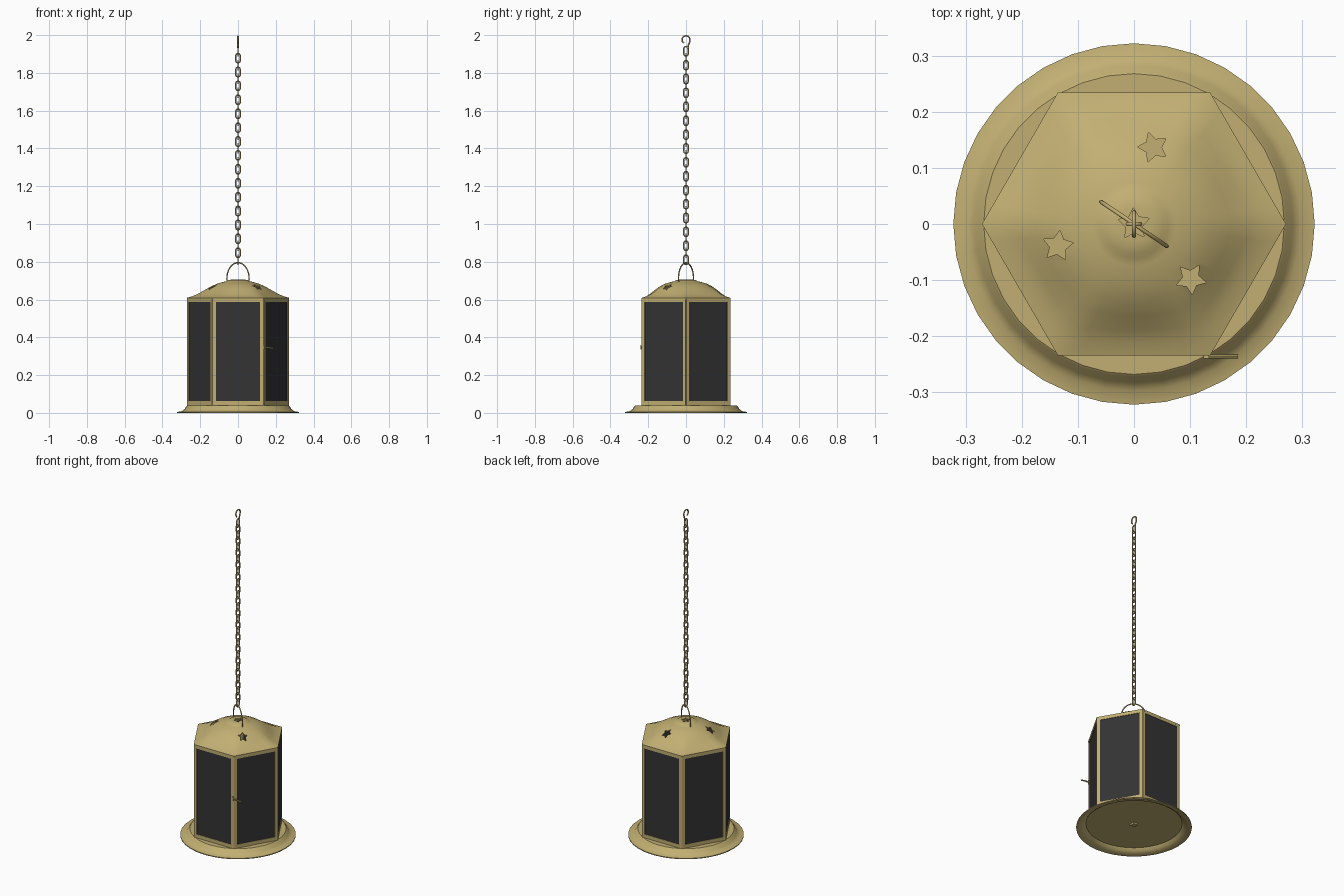
import bpy, bmesh, math
from mathutils import Vector, Matrix

if "Cube" in bpy.data.objects:
    bpy.data.objects.remove(bpy.data.objects["Cube"])

def material(name, col):
    m = bpy.data.materials.new(name)
    m.diffuse_color = (*col, 1)
    m.use_nodes = True
    m.node_tree.nodes["Principled BSDF"].inputs["Base Color"].default_value = m.diffuse_color
    return m

BRASS = material("aged brass", (0.54, 0.43, 0.17))
GLASS = material("dark glass", (0.034, 0.034, 0.034))

def finish(name, bm, mat, smooth=None):
    bmesh.ops.recalc_face_normals(bm, faces=bm.faces)
    me = bpy.data.meshes.new(name)
    bm.to_mesh(me)
    bm.free()
    me.materials.append(mat)
    ob = bpy.data.objects.new(name, me)
    bpy.context.collection.objects.link(ob)
    if smooth:
        bpy.ops.object.select_all(action='DESELECT')
        ob.select_set(True)
        bpy.context.view_layer.objects.active = ob
        bpy.ops.object.shade_smooth_by_angle(angle=math.radians(smooth))
    return ob

def box(bm, lo, hi, mtx=Matrix()):
    lo, hi = Vector(lo), Vector(hi)
    bmesh.ops.create_cube(bm, size=1, matrix=mtx @ Matrix.Translation((lo + hi) / 2)
                          @ Matrix.Diagonal((*(hi - lo), 1)))

def rings(bm, profile, seg, radius=lambda a, r: r):
    """Skin an (r, z) profile around z; r == 0 becomes a pole."""
    rows = []
    for r, z in profile:
        if r == 0:
            rows.append([bm.verts.new((0, 0, z))] * seg)
        else:
            row = []
            for k in range(seg):
                a = math.tau * k / seg
                q = radius(a, r)
                row.append(bm.verts.new((q * math.cos(a), q * math.sin(a), z)))
            rows.append(row)
    for A, B in zip(rows, rows[1:]):
        for k in range(seg):
            n = (k + 1) % seg
            vs = list(dict.fromkeys((A[k], A[n], B[n], B[k])))
            if len(vs) > 2:
                bm.faces.new(vs)

def tube(bm, pts, rad, plane, closed=False, sides=8):
    """Sweep a round wire along planar points; plane is the normal of their plane."""
    pts = [Vector(p) for p in pts]
    n, plane, loops = len(pts), Vector(plane).normalized(), []
    for i, p in enumerate(pts):
        a = pts[(i - 1) % n] if closed or i else p
        b = pts[(i + 1) % n] if closed or i < n - 1 else p
        side = (b - a).normalized().cross(plane)
        loops.append([bm.verts.new(p + rad * (side * math.cos(t) + plane * math.sin(t)))
                      for t in (math.tau * k / sides for k in range(sides))])
    for i in range(n if closed else n - 1):
        A, B = loops[i], loops[(i + 1) % n]
        for k in range(sides):
            bm.faces.new((A[k], A[(k + 1) % sides], B[(k + 1) % sides], B[k]))
    if not closed:
        bm.faces.new(loops[0])
        bm.faces.new(loops[-1])

# Flared round base, a hollow pan
bm = bmesh.new()
rings(bm, [(0, 0.04), (0.268, 0.04), (0.272, 0.037), (0.283, 0.02), (0.297, 0.009), (0.322, 0.005),
           (0.322, 0), (0.295, 0.002), (0.279, 0.012), (0.268, 0.025), (0, 0.025)], 36)
finish("base", bm, BRASS, 35)
bm = bmesh.new()
box(bm, (-0.015, -0.015, 0.015), (0.015, 0.015, 0.027))
finish("base_nut", bm, BRASS)

# Six framed glass sides
AP = 0.2345
frame, glass, posts = bmesh.new(), bmesh.new(), bmesh.new()
for k in range(6):
    m = Matrix.Rotation(math.radians(60 * k), 4, 'Z')
    for s in (-1, 1):
        u = sorted((s * 0.117, s * 0.133))
        box(frame, (u[0], -AP, 0.04), (u[1], -AP + 0.012, 0.605), m)
    for z in ((0.04, 0.062), (0.588, 0.605)):
        box(frame, (-0.117, -AP, z[0]), (0.117, -AP + 0.012, z[1]), m)
    box(glass, (-0.118, -AP + 0.003, 0.06), (0.118, -AP + 0.008, 0.59), m)
    bmesh.ops.create_cone(posts, segments=8, radius1=0.008, radius2=0.008, depth=0.565, cap_ends=True,
                          matrix=m @ Matrix.Translation((0.259, 0, 0.3225)))
finish("side_frames", frame, BRASS)
finish("glass_panes", glass, GLASS)
finish("corner_posts", posts, BRASS, 50)

# Door latch at the front right corner
bm = bmesh.new()
tube(bm, [(0.125, -0.236, 0.347), (0.155, -0.236, 0.347), (0.185, -0.236, 0.341)], 0.004, (0, 1, 0))
box(bm, (0.124, -0.24, 0.335), (0.134, -0.232, 0.36))
finish("door_latch", bm, BRASS)

# Roof: hexagonal eave blending to a round crown
outer = [(0.271, 0.600), (0.271, 0.609), (0.243, 0.617), (0.21, 0.631), (0.175, 0.651), (0.14, 0.671),
         (0.105, 0.686), (0.075, 0.694), (0.061, 0.697), (0.053, 0.703), (0.03, 0.706), (0, 0.707)]
inner = [(0, 0.701), (0.05, 0.696), (0.105, 0.680), (0.14, 0.665), (0.175, 0.645), (0.21, 0.625),
         (0.243, 0.611), (0.262, 0.600)]
def hex_blend(a, r):
    d = (a % (math.pi / 3)) - math.pi / 6
    h = math.cos(math.pi / 6) / math.cos(d)
    w = min(1, max(0, (r - 0.12) / 0.12))
    return r * (1 + (h - 1) * w)
bm = bmesh.new()
rings(bm, outer + inner + outer[:1], 48, hex_blend)
bmesh.ops.remove_doubles(bm, verts=bm.verts, dist=1e-5)
roof = finish("roof", bm, BRASS, 35)

# Star cutters: three around the roof, one at the crown
bm = bmesh.new()
def star(cx, cy, turn, R):
    pts = []
    for k in range(10):
        r, a = (R, R * 0.53)[k % 2], turn + math.pi * k / 5
        pts.append(bm.verts.new((cx + r * math.cos(a), cy + r * math.sin(a), 0.62)))
    f = bm.faces.new(pts)
    ex = bmesh.ops.extrude_face_region(bm, geom=[f])
    bmesh.ops.translate(bm, vec=(0, 0, 0.15),
                        verts=[v for v in ex['geom'] if isinstance(v, bmesh.types.BMVert)])
for deg in (76, 196, 316):
    a = math.radians(deg)
    star(0.141 * math.cos(a), 0.141 * math.sin(a), a + math.radians(31), 0.028)
star(0, 0, math.radians(20), 0.029)
cutter = finish("star_cutter", bm, BRASS)
cutter.hide_render = True
mod = roof.modifiers.new("stars", 'BOOLEAN')
mod.operation, mod.solver, mod.object = 'DIFFERENCE', 'EXACT', cutter
bpy.context.view_layer.objects.active = roof
bpy.ops.object.modifier_apply(modifier="stars")
bpy.data.objects.remove(cutter)

# Wire handle, set diagonally
d = Vector((0.83, -0.56, 0))
pts = [d * 0.071 * math.cos(t) + Vector((0, 0, 0.712 + 0.083 * math.sin(t)))
       for t in (math.radians(-12 + 204 * k / 24) for k in range(25))]
bm = bmesh.new()
tube(bm, pts, 0.0035, d.cross(Vector((0, 0, 1))))
finish("handle", bm, BRASS, 60)

# Chain of alternating links
def link(bm, z, u, hl=0.025, hw=0.0115, wire=0.0038):
    u, pts = Vector(u), []
    for k in range(16):
        t = math.tau * (k + 0.5) / 16
        s = math.copysign(hl - hw, math.sin(t))
        pts.append(u * hw * math.cos(t) + Vector((0, 0, z + s + hw * math.sin(t))))
    tube(bm, pts, wire, u.cross(Vector((0, 0, 1))), True, 6)
bm = bmesh.new()
for k in range(31):
    link(bm, 0.811 + 0.0368 * k, ((0, 1, 0), (1, 0, 0))[k % 2])
finish("chain", bm, BRASS, 60)

# Top hook
pts = [(0, 0.004, 1.932), (0, 0.012, 1.938), (0, 0.012, 1.946), (0, 0.018, 1.958)]
pts += [(0, 0.021 * math.cos(t), 1.975 + 0.021 * math.sin(t))
        for t in (math.radians(-15 + 225 * k / 14) for k in range(15))]
pts += [(0, -0.012, 1.957)]
bm = bmesh.new()
tube(bm, pts, 0.004, (1, 0, 0))
finish("hook", bm, BRASS, 60)
